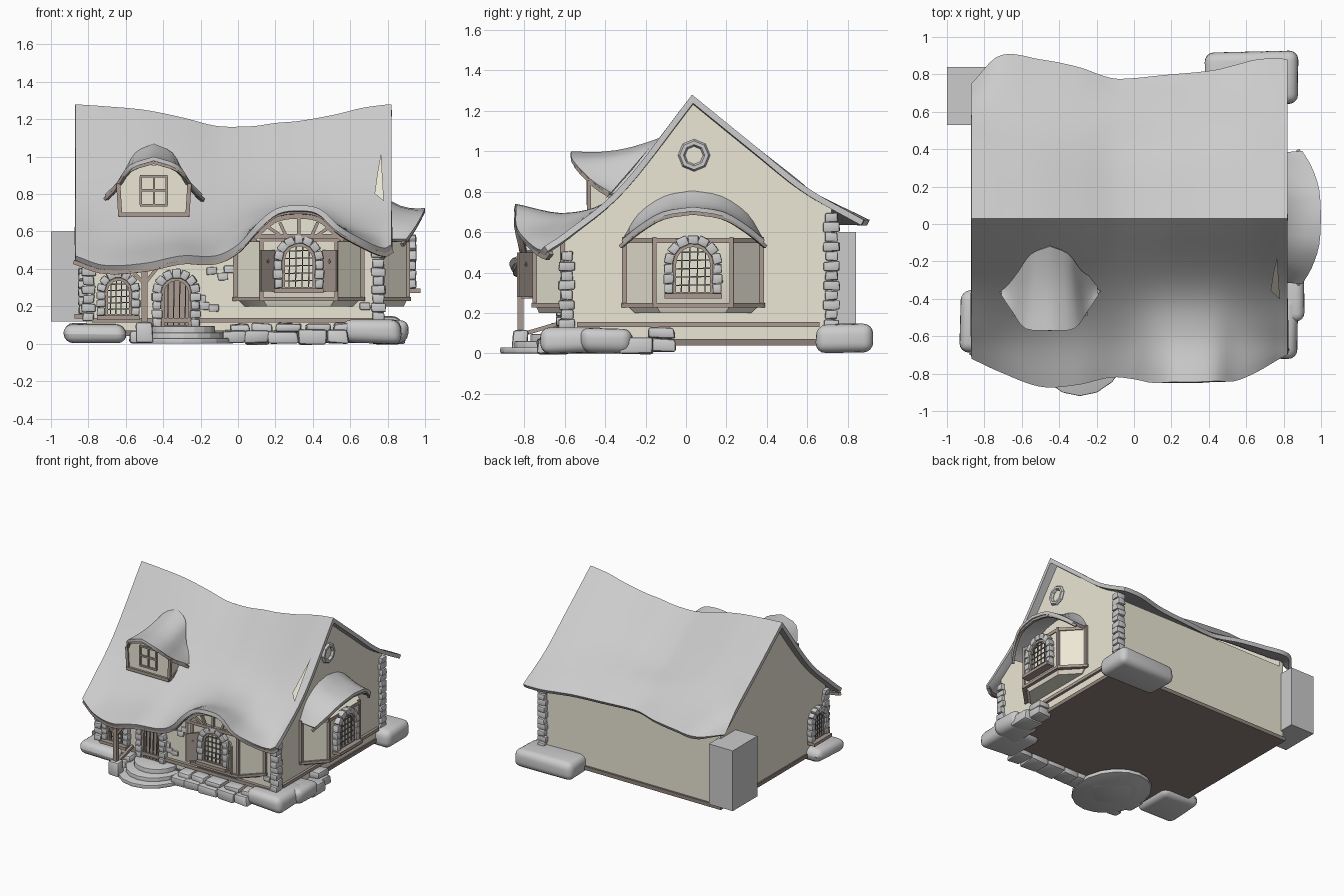
import bpy, bmesh, math, random
from mathutils import Matrix, Vector

if "Cube" in bpy.data.objects:
    bpy.data.objects.remove(bpy.data.objects["Cube"])
random.seed(4)
I = Matrix()

def mat(name, c):
    m = bpy.data.materials.new(name)
    m.diffuse_color = (*c, 1)
    m.use_nodes = True
    m.node_tree.nodes["Principled BSDF"].inputs["Base Color"].default_value = m.diffuse_color
    return m
CREAM = mat("plaster", (.83, .80, .67))
WOOD = mat("wood", (.40, .33, .29))
DARK = mat("dark_metal", (.16, .16, .16))
FLOOR = mat("floor_brown", (.28, .23, .20))

def finish(name, bm, m=None, bevel=0, seg=2):
    bmesh.ops.recalc_face_normals(bm, faces=bm.faces)
    if bevel:
        bmesh.ops.bevel(bm, geom=bm.edges[:], offset=bevel, segments=seg, profile=.5, affect='EDGES')
    me = bpy.data.meshes.new(name)
    bm.to_mesh(me)
    bm.free()
    o = bpy.data.objects.new(name, me)
    bpy.context.collection.objects.link(o)
    if m:
        me.materials.append(m)
    return o

def box(bm, c, s, M=I, R=I, jit=0):
    vs = bmesh.ops.create_cube(bm, size=1, matrix=M @ Matrix.Translation(c) @ R @ Matrix.Diagonal((*s, 1)))['verts']
    for v in vs:
        v.co += Vector([random.uniform(-jit, jit) for _ in range(3)])

def bar(bm, p, q, w, M=I):
    p, q = Vector(p), Vector(q)
    box(bm, (p + q) / 2, (w, w, (q - p).length + w * .5), M, (q - p).to_track_quat('Z', 'Y').to_matrix().to_4x4())

def loft(bm, rings, M=I, closed=True):
    vs = [[bm.verts.new(M @ Vector(p)) for p in r] for r in rings]
    n = len(rings[0])
    for a, b in zip(vs, vs[1:]):
        for i in range(n if closed else n - 1):
            bm.faces.new((a[i], a[(i + 1) % n], b[(i + 1) % n], b[i]))
    if closed:
        bm.faces.new(vs[0])
        bm.faces.new(vs[-1])

def prism(bm, pts, y0, y1, M=I):
    loft(bm, [[(u, y, z) for u, z in pts] for y in (y0, y1)], M)

def face(x, y, z, yaw=0):          # local frame on a wall: -y points outwards
    return Matrix.Translation((x, y, z)) @ Matrix.Rotation(math.radians(yaw), 4, 'Z')

def herm(xs, ys, x):
    i = max(k for k in range(len(xs) - 1) if xs[k] <= x or k == 0)
    def slope(k):
        a, b = max(k - 1, 0), min(k + 1, len(xs) - 1)
        return (ys[b] - ys[a]) / (xs[b] - xs[a])
    d = xs[i + 1] - xs[i]
    t = (x - xs[i]) / d
    return ((2*t**3 - 3*t*t + 1) * ys[i] + (t**3 - 2*t*t + t) * d * slope(i)
            + (3*t*t - 2*t**3) * ys[i + 1] + (t**3 - t*t) * d * slope(i + 1))

# Main roof: sagging ridge, wavy eaves
X = [-.87, -.72, -.5, -.3, -.12, 0, .1, .2, .32, .44, .54, .66, .78, .82]
EAVE_Z = [.47, .42, .43, .47, .47, .53, .64, .72, .74, .72, .63, .56, .51, .53]
EAVE_Y = [-.72, -.79, -.87, -.86, -.82, -.83, -.85, -.845, -.845, -.84, -.84, -.79, -.72, -.70]
BACK_Y = [.75, .90, .88, .84, .78, .78, .79, .80, .81, .825, .85, .88, .885, .88]
RIDGE_Z = [1.28, 1.27, 1.25, 1.21, 1.165, 1.16, 1.165, 1.18, 1.19, 1.21, 1.23, 1.26, 1.277, 1.28]

def roof_pt(x, t):                 # t: 0 front eave, 3 ridge, 6 back eave
    ez, ey, by, rz = (herm(X, T, x) for T in (EAVE_Z, EAVE_Y, BACK_Y, RIDGE_Z))
    if t <= 3:
        P = [(ey, ez), (-.58, .60 + .4 * (ez - .5)), (-.32, .83 + .35 * (rz - 1.28)), (.03, rz)]
    else:
        P, t = [(.03, rz), (.35, rz - .26), (.6, .82 + .3 * (rz - 1.28)), (by, .66)], t - 3
    return Vector((x, herm(range(4), [p[0] for p in P], t), herm(range(4), [p[1] for p in P], t)))

NX = 52
xs = [-.87 + 1.69 * i / NX for i in range(NX + 1)]
bm = bmesh.new()
loft(bm, [[roof_pt(x, j / 6) for j in range(37)] for x in xs], closed=False)
bmesh.ops.reverse_faces(bm, faces=bm.faces)

def shell(name, bm, th):
    bmesh.ops.recalc_face_normals(bm, faces=bm.faces)
    bm.normal_update()
    if sum(f.normal.z for f in bm.faces) < 0:
        bmesh.ops.reverse_faces(bm, faces=bm.faces)
    bmesh.ops.solidify(bm, geom=bm.faces[:], thickness=th)
    return finish(name, bm)
shell("main_roof", bm, .03)
bm = bmesh.new()
eave = [roof_pt(x, 0) + Vector((0, .03, -.035)) for x in xs]
for a, b in zip(eave, eave[1:]):
    bar(bm, a, b, .022)
finish("eave_trim", bm, WOOD)
bm = bmesh.new()
bm.faces.new([bm.verts.new(roof_pt(x, t) + Vector((0, -.008, .008))) for x, t in ((.73, 1.9), (.78, 1.75), (.765, 2.45), (.745, 2.2))])
finish("plaster_roof_patch", bm, CREAM)

# Walls, gables, floor
bm = bmesh.new()
prof = [(-.6, .06), (-.6, .54), (-.3, .68), (0, 1.0), (.6, .70), (.72, .66), (.72, .06)]
loft(bm, [[(x, y, z) for y, z in prof] for x in (-.80, .755)])
for x0, x1 in ((-.81, -.78), (.73, .76)):
    top = [p for p in (roof_pt(x0 if x0 < 0 else x1, j / 6) for j in range(37)) if -.6 < p.y < .72]
    g = [(-.6, .06), (-.6, top[0].z - .025)] + [(p.y, p.z - .018) for p in top] + [(.72, top[-1].z - .03), (.72, .06)]
    loft(bm, [[(x, y, z) for y, z in g] for x in (x0, x1)])
finish("walls", bm, CREAM)
bm = bmesh.new()
box(bm, (-.025, .06, .055), (1.59, 1.35, .03))
finish("floor", bm, FLOOR)
bm = bmesh.new()
box(bm, (.765, .06, .142), (.03, 1.2, .025))
box(bm, (-.03, -.61, .125), (1.5, .03, .025))
finish("base_boards", bm, WOOD)
bm = bmesh.new()
box(bm, (-.895, .685, .36), (.21, .31, .48))
finish("chimney_block", bm)

# Corner stones and loose wall stones
bm = bmesh.new()
for cx, cy, top in ((-.80, -.59, .5), (.75, -.59, .5), (.75, .72, .66)):
    z, k = .12, 0
    while z < top:
        box(bm, (cx, cy, z + .024), (.075 if k % 2 else .06, .06 if k % 2 else .08, .045), jit=.004)
        z, k = z + .048, k + 1
for x, z in ((-.14, .39), (-.13, .19), (-.05, .40), (-.2, .24), (.61, .48), (.61, .33), (-.18, .2), (-.08, .36), (.68, .2)):
    box(bm, (x, -.60, z), (.055, .03, .04), jit=.004)
finish("corner_stones", bm, bevel=.007)

# Boulders (x0, x1, y0, y1, z1)
bm = bmesh.new()
for x0, x1, y0, y1, z1 in ((-.93, -.6, -.69, -.36, .11), (.56, .87, -.72, -.38, .12), (.68, .91, -.52, -.27, .12),
                           (.38, .87, .65, .92, .15)):
    box(bm, ((x0 + x1) / 2, (y0 + y1) / 2, z1 / 2), (x1 - x0, y1 - y0, z1), jit=.012)
finish("boulders", bm, bevel=.05, seg=4)
bm = bmesh.new()
box(bm, (.81, -.25, .04), (.16, .17, .08), jit=.008)
box(bm, (.80, -.12, .04), (.12, .13, .07), jit=.008)
box(bm, (.80, -.12, .1), (.09, .13, .05), jit=.006)
for x, w in ((-.53, .1), (-.02, .12), (.1, .13), (.24, .16), (.4, .15), (.53, .12)):
    box(bm, (x, -.66, .035), (w, .15, .07), jit=.008)
    box(bm, (x + .03, -.65, .085), (w * .85, .11, .05), jit=.008)
finish("foundation_stones", bm, bevel=.015)

# Rounded entrance steps and porch post
bm = bmesh.new()
for rx, ry, z1 in ((.27, .32, .03), (.22, .25, .06), (.17, .17, .095)):
    bmesh.ops.create_cone(bm, cap_ends=True, segments=18, radius1=1, radius2=1, depth=1,
                          matrix=Matrix.Translation((-.29, -.60, z1 / 2)) @ Matrix.Diagonal((rx, ry, z1, 1)))
finish("entrance_steps", bm, bevel=.006)
bm = bmesh.new()
box(bm, (-.5, -.82, .06), (.09, .08, .11), jit=.006)
finish("post_base", bm, bevel=.015)
bm = bmesh.new()
bar(bm, (-.5, -.82, .1), (-.5, -.82, .41), .03)
bar(bm, (-.5, -.82, .32), (-.42, -.82, .42), .018)
bar(bm, (-.5, -.82, .32), (-.58, -.82, .40), .018)
bar(bm, (-.5, -.62, .36), (-.5, -.84, .40), .022)
bar(bm, (-.5, -.79, .10), (-.5, -.62, .15), .02)
finish("porch_post", bm, WOOD)

# Arched openings: stone surround, frame, pane, lattice
def arched(name, M, w, h, door=False, st=.045):
    r, n = w / 2, 12
    out = lambda q: [(-q, 0)] + [(-q * math.cos(math.pi * i / n), h - r + q * math.sin(math.pi * i / n)) for i in range(n + 1)] + [(q, 0)]
    bm = bmesh.new()
    prism(bm, out(r), -.012, .01, M)
    finish(name + "_pane", bm, WOOD if door else CREAM)
    bm = bmesh.new()
    P = out(r - .006)
    for a, b in list(zip(P, P[1:])) + [(P[-1], P[0])]:
        bar(bm, (a[0], -.02, a[1]), (b[0], -.02, b[1]), .016, M)
    finish(name + "_frame", bm, WOOD)
    bm = bmesh.new()
    for i in range(1, 5):
        u = -r + w * i / 5
        bar(bm, (u, -.02, 0), (u + .004, -.02, h - r + math.sqrt(r * r - u * u)), .006, M)
    for i in range(1, 6 if not door else 1):
        v = h * i / 6
        d = r if v < h - r else math.sqrt(r * r - (v - h + r) ** 2)
        bar(bm, (-d, -.02, v), (d, -.02, v + .004), .006, M)
    finish(name + "_bars", bm, DARK)
    bm = bmesh.new()
    q, ns = r + st * .5, max(2, round((h - r) / .05))
    for i in range(ns):
        for s in (-1, 1):
            box(bm, (s * q, -.015, (i + .5) * (h - r) / ns), (st * (1.15 if i % 2 else .95), .055, (h - r) / ns * .95), M, jit=.003)
    for i in range(7):
        a = math.pi * (i + .5) / 7
        box(bm, (q * math.cos(a), -.015, h - r + q * math.sin(a)), (st, .055, math.pi * q / 7 * .98), M, Matrix.Rotation(-a, 4, 'Y'), .003)
    finish(name + "_surround", bm, bevel=.007)
    if not door:
        bm = bmesh.new()
        box(bm, (0, -.03, -.012), (w + 2 * st, .07, .024), M)
        finish(name + "_ledge", bm, WOOD)

arched("door", face(-.33, -.60, .09), .155, .26, True, .05)
arched("porch_window", face(-.64, -.60, .15), .14, .20)
arched("left_window", face(-.81, -.48, .16, -90), .13, .20)

# Canted bays on the front and the right side
def bay(name, M, w0, w1, d, z0, z1):
    plan = lambda z, e=0, k=1: [(-w0 * k - e, .03, z), (-w0 * k - e, -.01 * k, z), (-w1 * k - e * .6, -d * k - e, z),
                                (w1 * k + e * .6, -d * k - e, z), (w0 * k + e, -.01 * k, z), (w0 * k + e, .03, z)]
    bm = bmesh.new()
    loft(bm, [plan(z0 - .05, 0, .85), plan(z0), plan(z1)], M)
    finish(name + "_walls", bm, CREAM)
    bm = bmesh.new()
    loft(bm, [plan(z0 - .022, .015), plan(z0, .015)], M)
    loft(bm, [plan(z1 - .025, .008), plan(z1, .008)], M)
    for s in (-1, 1):
        bar(bm, (s * w1, -d, z0), (s * w1, -d, z1), .02, M)
        bar(bm, (s * w0, -.01, z0), (s * w0, -.01, z1), .022, M)
    finish(name + "_timbers", bm, WOOD)

FB, RB = face(.325, -.60, 0), face(.76, .035, 0, 90)
bay("front_bay", FB, .34, .20, .15, .25, .57)
bay("right_bay", RB, .34, .19, .15, .25, .57)
arched("front_bay_window", face(.325, -.75, .295), .175, .24)
arched("right_bay_window", face(.91, .035, .295, 90), .195, .245)

# Shutters with small cut marks
bm, bh = bmesh.new(), bmesh.new()
for s in (-1, 1):
    R = Matrix.Rotation(math.radians(-s * 45), 4, 'Z')
    box(bm, (s * .168, -.195, .39), (.10, .014, .22), FB, R)
    box(bh, (s * .168, -.195, .44), (.018, .017, .018), FB, R @ Matrix.Rotation(math.pi / 4, 4, 'Y'))
finish("shutters", bm, WOOD)
finish("shutter_marks", bh, DARK)

# Timbered gable over the front bay
arc = [roof_pt(.09 + .47 * i / 14, 0) for i in range(15)]
bm = bmesh.new()
prism(bm, [(.10, .55)] + [(p.x, p.z - .05) for p in arc] + [(.55, .55)], -.755, -.60)
finish("bay_gable_panel", bm, CREAM)
bm = bmesh.new()
low = [Vector((p.x, -.775, p.z - .06)) for p in arc]
for a, b in zip(low, low[1:]):
    bar(bm, a, b, .025)
bar(bm, (.10, -.775, .575), (.55, -.775, .575), .024)
for u0, u1 in ((0, 0), (-.07, -.10), (.07, .10), (-.1, -.17), (.1, .17)):
    bar(bm, (.325 + u0, -.775, .58), (.325 + u1, -.775, .67 - abs(u1) * .25), .017)
finish("bay_gable_timbers", bm, WOOD)

# Curled hoods: half outlines (u, y, z) mirrored, lofted from lip to roof/wall
def hood(name, lip, back, M, sag):
    def full(h):
        k = range(len(h))
        cs = [[p[i] for p in h] for i in range(3)]
        half = [tuple(herm(k, c, j / 3) for c in cs) for j in range(3 * (len(h) - 1) + 1)]
        return half + [(-u, y, z) for u, y, z in half[-2::-1]]
    A, B = full(lip), full(back)
    rows = [[Vector(a).lerp(Vector(b), t) - Vector((0, 0, sag * math.sin(math.pi * t) * (1 - abs(a[0]) / .4))) for a, b in zip(A, B)]
            for t in [i / 6 for i in range(7)]]
    bm = bmesh.new()
    loft(bm, rows, M, False)
    shell(name, bm, .022)
    bm = bmesh.new()
    E = [r + Vector((0, .02, -.03)) for r in rows[0]]
    for a, b in zip(E, E[1:]):
        bar(bm, a, b, .018, M)
    finish(name + "_trim", bm, WOOD)

DM = face(-.45, 0, 0)
hood("dormer_hood", [(-.26, -.38, .80), (-.2, -.47, .86), (-.13, -.56, .955), (0, -.57, 1.0)],
     [(-.25, -.30, .79), (-.17, -.25, .90), (-.1, -.16, 1.02), (0, -.12, 1.07)], DM, .03)
hood("right_bay_hood", [(-.355, -.14, .56), (-.27, -.19, .63), (-.15, -.23, .70), (0, -.24, .725)],
     [(-.345, .02, .57), (-.27, .02, .70), (-.14, .02, .79), (0, .02, .82)], RB, .035)

# Dormer body and its window
bm = bmesh.new()
prism(bm, [(-.18, .68), (-.19, .84), (-.13, .92), (-.06, .955), (.06, .955), (.13, .92), (.19, .84), (.18, .68)], -.48, -.15, DM)
finish("dormer_body", bm, CREAM)
bm = bmesh.new()
for s in (-1, 1):
    bar(bm, (s * .18, -.48, .69), (s * .19, -.48, .85), .022, DM)
    bar(bm, (s * .07, -.485, .745), (s * .07, -.485, .89), .014, DM)
    bar(bm, (s * .18, -.475, .69), (s * .18, -.36, .74), .02, DM)
bar(bm, (-.18, -.485, .69), (.18, -.485, .69), .024, DM)
for z in (.74, .82, .895):
    bar(bm, (-.07, -.485, z), (.07, -.485, z), .013, DM)
bar(bm, (0, -.485, .74), (0, -.485, .895), .01, DM)
finish("dormer_timbers", bm, WOOD)

# Round gable window
bpy.ops.mesh.primitive_torus_add(major_segments=8, minor_segments=6, major_radius=.062, minor_radius=.018,
                                 location=(.765, .04, .98), rotation=(0, math.pi / 2, 0))
bpy.context.object.name = "round_window_frame"

bpy.ops.object.select_all(action='SELECT')
bpy.ops.object.shade_smooth_by_angle(angle=math.radians(35))
